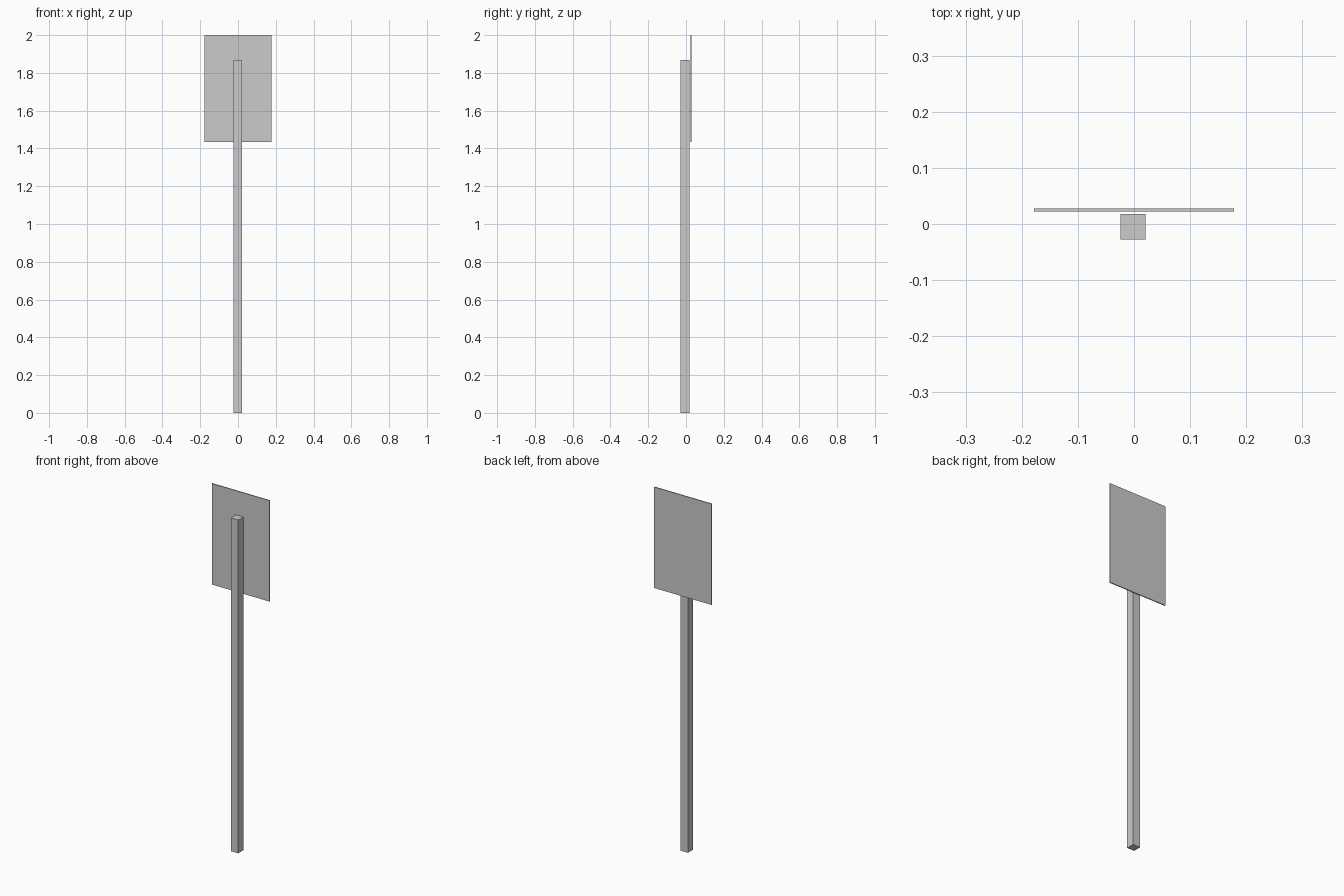
import bpy

if "Cube" in bpy.data.objects:
    bpy.data.objects.remove(bpy.data.objects["Cube"])


def box(name, x, y, z):
    """Box spanning the given (min, max) ranges."""
    spans = (x, y, z)
    bpy.ops.mesh.primitive_cube_add(size=1, location=[(a + b) / 2 for a, b in spans])
    obj = bpy.context.object
    obj.name = name
    obj.scale = [b - a for a, b in spans]
    bpy.ops.object.transform_apply(location=False, rotation=False, scale=True)
    return obj


# Square upright post
box("post", (-0.0245, 0.0208), (-0.028, 0.0175), (0, 1.868))

# Thin flat panel standing just behind the post
box("sign_panel", (-0.1785, 0.1785), (0.0227, 0.028), (1.434, 2.0))
